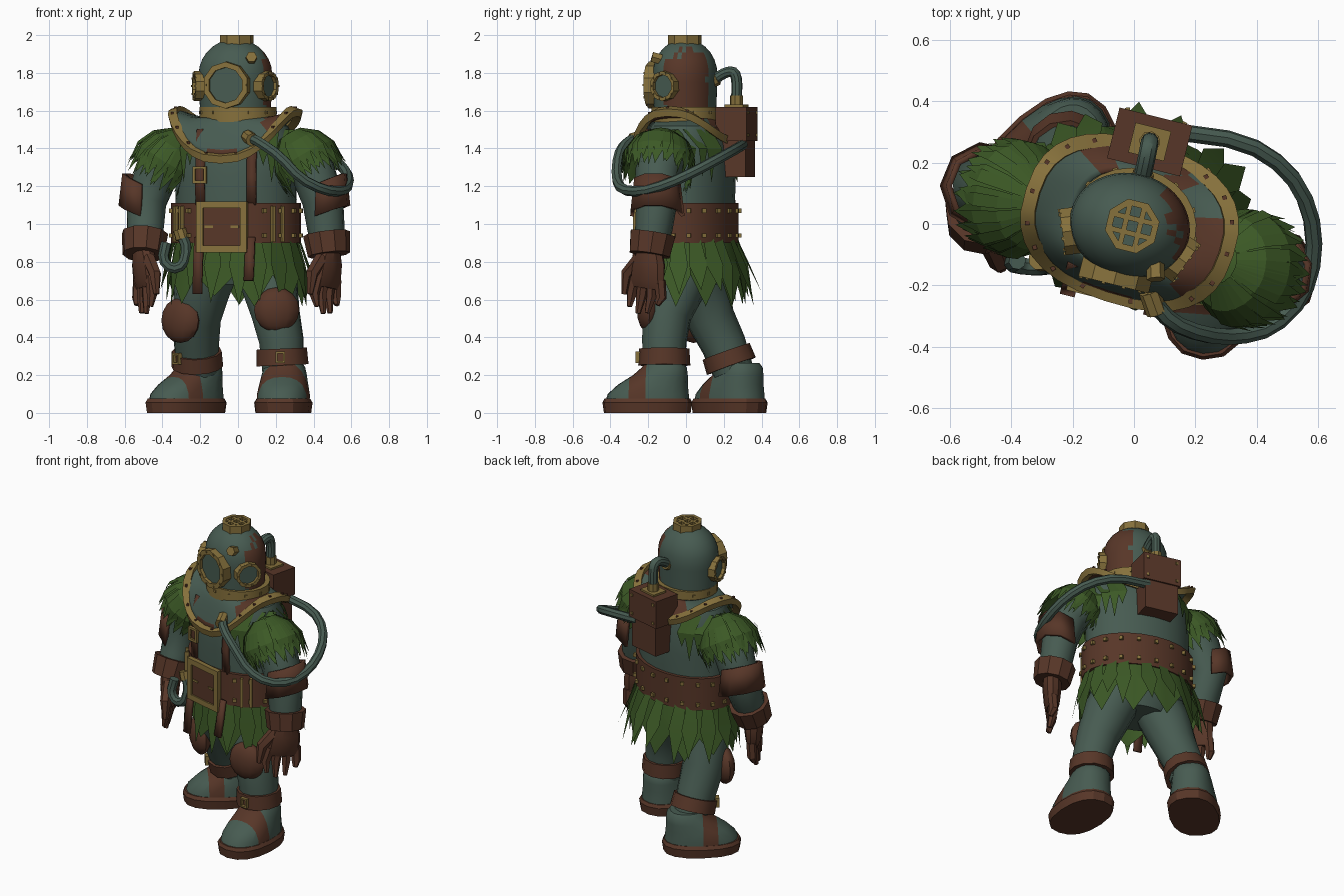
import bpy, bmesh, random
from math import sin, cos, pi, radians, atan2, sqrt
from mathutils import Vector, Matrix

random.seed(4)
if "Cube" in bpy.data.objects:
    bpy.data.objects.remove(bpy.data.objects["Cube"])


def material(name, *rgb):
    m = bpy.data.materials.new(name)
    m.use_nodes = True
    m.diffuse_color = (*rgb, 1)
    m.node_tree.nodes["Principled BSDF"].inputs["Base Color"].default_value = (*rgb, 1)
    return m


TEAL = material("teal cloth", .063, .105, .083)
BROWN = material("brown leather", .096, .037, .021)
BRASS = material("aged brass", .24, .165, .045)
GREEN = material("grass green", .045, .1, .019)
T, R = Matrix.Translation, Matrix.Rotation
WORLD = Matrix()
BODY = R(radians(-14), 4, 'Z')  # the upper body is turned
HIP = BODY @ T((-.015, .015, 0))


def finish(name, bm, mats, frame=WORLD, paint=None, thick=0, angle=35):
    """Turn a bmesh into a named object."""
    mats = mats if isinstance(mats, list) else [mats]
    bmesh.ops.recalc_face_normals(bm, faces=bm.faces)
    if paint:
        for f in bm.faces:
            f.material_index = int(paint(f.calc_center_median()))
    bm.transform(frame)
    me = bpy.data.meshes.new(name)
    bm.to_mesh(me)
    bm.free()
    for m in mats:
        me.materials.append(m)
    ob = bpy.data.objects.new(name, me)
    bpy.context.collection.objects.link(ob)
    if thick:
        mod = ob.modifiers.new("thickness", 'SOLIDIFY')
        mod.thickness, mod.offset = thick, 0
    bpy.ops.object.select_all(action='DESELECT')
    ob.select_set(True)
    bpy.context.view_layer.objects.active = ob
    bpy.ops.object.shade_smooth_by_angle(angle=radians(angle))


def oval(z, rx, ry, n=24, cy=0, phase=0, power=1):
    """Ring of points; a power under one squares it off."""
    def bend(v):
        return abs(v) ** power * (1 if v > 0 else -1)
    turns = [2 * pi * (i + phase) / n for i in range(n)]
    return [Vector((rx * bend(cos(t)), cy + ry * bend(sin(t)), z)) for t in turns]


def loft(bm, rings, caps=True, loop=False):
    vs = [[bm.verts.new(p) for p in r] for r in rings]
    n = len(vs[0])
    for a, b in zip(vs, vs[1:] + (vs[:1] if loop else [])):
        for i in range(n):
            bm.faces.new((a[i], a[(i + 1) % n], b[(i + 1) % n], b[i]))
    if caps and not loop:
        bm.faces.new(vs[0])
        bm.faces.new(vs[-1])
    return bm


def band(z0, z1, outer, inner, n=24, phase=0):
    """Closed oval hoop; outer and inner are (rx, ry)."""
    return loft(bmesh.new(), [oval(z, *r, n, phase=phase) for z, r in
                ((z0, inner), (z0, outer), (z1, outer), (z1, inner))], loop=True)


def tube(pts, radii, n=12, bm=None, rounds=0):
    """Round limb or hose through the points."""
    pts = [Vector(p) for p in pts]
    for _ in range(rounds):
        mid = [a.lerp(b, t) for a, b in zip(pts, pts[1:]) for t in (.25, .75)]
        pts = [pts[0]] + mid + [pts[-1]]
    if not isinstance(radii, (list, tuple)):
        radii = [radii] * len(pts)
    rings, q, last = [], None, None
    for i, p in enumerate(pts):
        t = (pts[min(i + 1, len(pts) - 1)] - pts[max(i - 1, 0)]).normalized()
        q = last.rotation_difference(t) @ q if last else t.to_track_quat('Z', 'Y')
        last = t
        rings.append([p + q @ v for v in oval(0, radii[i], radii[i], n)])
    return loft(bm or bmesh.new(), rings)


def box(bm, loc, size, spin=0):
    m = T(loc) @ R(spin, 4, 'Z') @ Matrix.Diagonal((*size, 1))
    bmesh.ops.create_cube(bm, size=1, matrix=m)
    return bm


def frame_boxes(bm, loc, w, h, bar, deep, spin=0):
    """Rectangular buckle frame of four bars."""
    rot = R(spin, 3, 'Z')
    for s in (-1, 1):
        box(bm, Vector(loc) + rot @ Vector((s * (w - bar) / 2, 0, 0)), (bar, deep, h), spin)
        box(bm, Vector(loc) + Vector((0, 0, s * (h - bar) / 2)), (w, deep, bar), spin)
    return bm


def ribbon(bm, pts, side, widths):
    """Flat strip; a zero width ends it in a point."""
    rows = []
    for p, w in zip(pts, widths):
        p, d = Vector(p), Vector(side) * w / 2
        rows.append([bm.verts.new(p - d), bm.verts.new(p + d)] if w else [bm.verts.new(p)])
    for a, b in zip(rows, rows[1:]):
        bm.faces.new(a + b[::-1])


def studs(name, points, size, mat, frame=BODY):
    """Square-headed rivets facing away from the middle."""
    bm = bmesh.new()
    for p in points:
        box(bm, p, (size, size, size), atan2(p[1], p[0]))
    finish(name, bm, mat, frame)


# Torso
SHAPE = [(.68, .2, .15), (.8, .3, .2), (.92, .33, .235), (1.1, .325, .235),
         (1.25, .325, .24), (1.42, .33, .225), (1.52, .28, .2), (1.57, .16, .15)]
finish("torso", loft(bmesh.new(), [oval(z, a, b) for z, a, b in SHAPE]), TEAL, HIP)


def chest_y(x, z):
    for (z0, a0, b0), (z1, a1, b1) in zip(SHAPE, SHAPE[1:]):
        if z0 <= z <= z1:
            t = (z - z0) / (z1 - z0)
            return -(b0 + (b1 - b0) * t) * sqrt(max(0, 1 - (x / (a0 + (a1 - a0) * t)) ** 2))


# Belt, buckle and straps
finish("belt", band(.9, 1.11, (.35, .255), (.31, .22)), BROWN, HIP)
studs("belt_studs", [v for z in (.94, 1.07) for v in oval(z, .352, .257, 20)
                     if abs(v.x) > .16 or v.y > 0], .022, BRASS, HIP)
bm = frame_boxes(bmesh.new(), (-.01, -.262, .985), .275, .27, .036, .03)
for s in (-1, 1):
    box(bm, (s * .07 - .01, -.264, .985), (.045, .02, .012))
    for k in (-.02, .02):
        box(bm, (s * .27 + k, -.17 + s * k, 1), (.016, .025, .19), s * .75)
finish("belt_buckle", bm, BRASS, HIP)
finish("buckle_plate", box(bmesh.new(), (-.01, -.255, .985), (.22, .025, .22)), BROWN, HIP)
bm = bmesh.new()
for s, low in ((-1, .63), (1, .7)):
    x = s * .14
    ribbon(bm, [(x, chest_y(x, z) - .006, z) for z in (1.5, 1.42, 1.32, 1.25, 1.1)], (1, 0, 0), [.05] * 5)
    ribbon(bm, [(x, -.245, .93), (x, -.265, .8), (x, -.285, low)], (1, 0, 0), [.05] * 3)
finish("straps", bm, BROWN, HIP, thick=.018)
finish("strap_buckle", frame_boxes(bmesh.new(), (-.14, -.228, 1.26), .075, .09, .015, .03), BRASS, HIP)

# Breastplate collar, saddle shaped
COLLAR = R(radians(-18), 4, 'Z') @ T((-.015, 0, 0))


def saddle(t, grow=0, lift=0, n=32):
    ring = oval(0, .18 + .145 * t + grow, .16 + .078 * t + grow, n, power=.8)
    for i, v in enumerate(ring):
        low = 1.35 if i > n / 2 else 1.45
        rim = low + (1.6 - low) * cos(2 * pi * i / n) ** 2
        v.z = 1.56 + (rim - 1.56) * t ** 1.4 + lift
    return ring


def collar_patch(c):
    a = atan2(c.y, c.x)
    return -.7 < a < .35 and c.x > .2 or .9 < a < 1.2 or 2.1 < a < 2.5 or abs(a + 1.6) < .35 and c.z < 1.41


finish("collar_plate", loft(bmesh.new(), [saddle(t / 7) for t in range(8)], caps=False),
       [TEAL, BROWN], COLLAR, collar_patch, thick=.01)
finish("collar_rim", loft(bmesh.new(), [saddle(1, g, z) for g, z in
       ((-.02, -.015), (.02, -.03), (.03, .01), (-.015, .025))], loop=True), BRASS, COLLAR)
studs("rim_studs", saddle(1, .008, .016, 18), .014, BROWN, COLLAR)
finish("neck_ring", band(1.54, 1.62, (.205, .182), (.15, .13)), BRASS, BODY)
studs("neck_studs", oval(1.59, .202, .179, 12), .016, BRASS)

# Helmet with a ragged leather patch
HEAD = BODY @ T((-.012, -.008, 0))
DOME = [(1.56, .95)] + [(1.6 + .03 * i, .96 + .007 * i) for i in range(7)]
DOME += [(1.79 + .19 * sin(a * pi / 14), cos(a * pi / 14)) for a in range(1, 7)]


def helmet_patch(c):
    a = atan2(c.y, c.x)
    j = random.uniform(-.1, .1)
    return -.38 + j < a < 1 + j and c.z < 1.9 + j / 3


finish("helmet", loft(bmesh.new(), [oval(z, .197 * r, .17 * r, 40) for z, r in DOME]),
       [TEAL, BROWN], HEAD, helmet_patch)


def port(name, way, at, r, deep, n=10, grid=False):
    """Framed round window facing along way."""
    m = HEAD @ T(at) @ Vector(way).to_track_quat('Z', 'Y').to_matrix().to_4x4()
    bm = band(-deep, .025, (r, r), (r * .76, r * .76), n, .5)
    if grid:
        for k in (-.27, .27):
            box(bm, (k * r, 0, .012), (.017, r * 1.5, .02))
            box(bm, (0, k * r, .012), (r * 1.5, .017, .02))
    else:
        for v in oval(.025, r * .88, r * .88, n):
            box(bm, v, (.011, .011, .01))
    finish(name + "_frame", bm, BRASS, m, angle=20)
    finish(name + "_glass", loft(bmesh.new(), [oval(z, r * .8, r * .8, n, phase=.5) for z in (-deep, .005)]), TEAL, m)


port("front_window", (0, -1, 0), (-.005, -.175, 1.735), .124, .08)
for s, side in ((-1, "right"), (1, "left")):
    port(side + "_window", (s * .93, -.37, 0), (s * .185, -.065, 1.73), .08, .05)
port("top_vent", (0, 0, 1), (.008, 0, 1.975), .09, .03, n=8, grid=True)
finish("helmet_valve", tube([(.11, -.1, 1.87), (.125, -.15, 1.885)], .03, 6), BRASS, HEAD)

# Back pack and hoses
bm = box(bmesh.new(), (-.015, .272, 1.53), (.245, .17, .18))
finish("back_pack", box(bm, (-.015, .272, 1.35), (.215, .15, .2)), BROWN, BODY)
bm = box(bmesh.new(), (-.015, .272, 1.622), (.12, .1, .02))
tube([(-.015, .272, 1.62), (-.015, .272, 1.68)], .035, 8, bm)
tube([(-.01, .13, 1.75), (-.01, .17, 1.77)], .035, 8, bm)
finish("pipe_fittings", bm, BRASS, BODY)
finish("air_pipe", tube([(-.015, .272, 1.64), (-.015, .275, 1.8), (-.012, .22, 1.81), (-.01, .13, 1.75)],
                        .029, 10, rounds=2), TEAL, BODY)
studs("pack_rivets", [(x, .355, z) for x in (-.11, .08) for z in (1.47, 1.59)], .016, BRASS)
HOSE = [(.06, -.25, 1.46), (.12, -.32, 1.43), (.22, -.36, 1.36), (.33, -.37, 1.24), (.45, -.34, 1.18),
        (.55, -.24, 1.17), (.59, -.1, 1.21), (.575, .05, 1.28), (.5, .18, 1.35), (.36, .27, 1.4), (.14, .3, 1.42)]
finish("long_hose", tube(HOSE, .028, 8, rounds=1), TEAL)
finish("hose_fitting", tube([(.05, -.22, 1.465), (.075, -.29, 1.445)], .035, 8), BRASS)
HOOK = [(-.3, -.12, .95), (-.27, -.13, .87), (-.29, -.14, .78), (-.35, -.14, .76), (-.4, -.13, .81), (-.38, -.12, .9)]
finish("hip_hook", tube(HOOK, .029, 8, rounds=1), TEAL)
finish("hook_fitting", tube([(-.31, -.115, .97), (-.295, -.12, .92)], .036, 8), BRASS)

# Grass skirt: broad ragged teeth with narrower blades over them
bm = bmesh.new()
hem = oval(.6, .38, .275, 22, cy=.02)
for i, v in enumerate(hem):
    v.z = .73 if i % 2 else random.uniform(.55, .62)
loft(bm, [oval(.94, .325, .24, 22), oval(.82, .345, .255, 22, cy=.01), hem], caps=False)
for v in oval(0, 1, 1, 18):
    v = R(random.uniform(-.1, .1), 3, 'Z') @ v
    g = random.uniform(0, .04) + max(v.y, 0) * .03
    path = [(v.x * (r + g * k), v.y * (r - .09 + g * k) + .02 * k, z) for r, z, k in
            ((.34, .92, 0), (.365, .78, .5), (.39, random.uniform(.55, .66), 1))]
    ribbon(bm, path, (-v.y, v.x, 0), [.06, .1, 0])
finish("grass_skirt", bm, GREEN, HIP, angle=20)

# Grass shoulder covers, leaning out from the collar
for s, side in ((-1, "right"), (1, "left")):
    m = BODY @ T((s * .405, -.03 - .02 * s, 1.3)) @ R(radians(-32 * s), 4, 'Y')
    bm = bmesh.new()
    edge = oval(0, .178, .188, 40)
    for i, v in enumerate(edge):
        v.z = random.uniform(-.1, -.05) if i % 2 else 0
    loft(bm, [oval(.215 * sin(a), .175 * cos(a), .185 * cos(a), 40) for a in (1.5, 1.1, .7, .35)] + [edge], caps=False)
    for v in oval(0, 1, 1, 30):
        v = R(random.uniform(-.1, .1), 3, 'Z') @ v
        e, k = random.uniform(-.55, -.2), random.uniform(1.02, 1.1)
        path = [(v.x * .178 * cos(a) * k, v.y * .188 * cos(a) * k, .22 * sin(a)) for a in (1.2, .7, .25, e)]
        ribbon(bm, path, (-v.y, v.x, 0), [.02, .04, .045, 0])
    finish(side + "_shoulder_grass", bm, GREEN, m, angle=15)
    # Loose blades hanging over chest and back
    bm = bmesh.new()
    for way in (1, -1):
        for x, low in ((.2, 1.31), (.24, 1.22), (.28, 1.25), (.315, 1.18)):
            path = [(s * x, way * (chest_y(x, z) - out), z) for z, out in ((1.5, 0), (1.4, .025), (low, .02))]
            ribbon(bm, path, (1, .7 * s * way, 0), [.04, .05, 0])
    finish(side + "_loose_grass", bm, GREEN, HIP, angle=15)

# Arms, elbow plates, cuffs and gloves
ARMS = {"left": [(.31, -.11, 1.38), (.4, -.15, 1.27), (.45, -.155, 1.12), (.465, -.17, .98), (.48, -.19, .85)],
        "right": [(-.34, .08, 1.38), (-.43, .11, 1.27), (-.485, .12, 1.12), (-.49, .06, .98), (-.5, .01, .85)]}
for side, pts in ARMS.items():
    s = 1 if side == "left" else -1
    finish(side + "_arm", tube(pts, [.12, .12, .11, .1, .085]), TEAL)
    wrist, fore = Vector(pts[4]), Vector(pts[3])
    finish(side + "_cuff", tube([wrist.lerp(fore, -.1), wrist.lerp(fore, .75)], [.112, .125], 10), BROWN)
    bm, mid = bmesh.new(), Vector(pts[2])
    face = -.15 if s > 0 else 2.75
    for i in range(5):
        a, b = (face + (k - 2.5) * .7 for k in (i, i + 1))
        rows = [[mid + Vector((r * cos(t), r * sin(t), z + .05 * cos(t - face))) for t in (a, b)]
                for r, z in ((.118, .1), (.138, -.07))]
        bm.faces.new([bm.verts.new(v) for v in rows[0] + rows[1][::-1]])
    bmesh.ops.remove_doubles(bm, verts=bm.verts, dist=.002)
    finish(side + "_elbow_plate", bm, BROWN, thick=.02, angle=10)
    # Glove: x runs across the knuckles towards the thumb
    hand = T(wrist) @ R(radians(-126 if s > 0 else -66), 4, 'Z') @ R(radians(-7), 4, 'Y')
    bm = loft(bmesh.new(), [oval(z, a, b, 10) for z, a, b in
              ((.03, .065, .055), (-.06, .1, .058), (-.15, .108, .048), (-.19, .095, .032))])
    for x, tip in ((-.082, -.27), (-.028, -.32), (.026, -.33), (.08, -.3)):
        tube([(x, 0, -.14), (x * 1.2, -.005, -.23), (x * 1.1, .015 * s, tip)], [.031, .029, .014], 6, bm)
    tube([(.06, 0, -.04), (.135, 0, -.13), (.14, 0, -.24)], [.038, .034, .016], 6, bm)
    finish(side + "_glove", bm, BROWN, hand, angle=25)

# Legs, knee pads, ankle cuffs and boots
LEGS = {"left": [(.12, .01, .82), (.17, -.05, .66), (.2, -.1, .52), (.23, -.115, .38), (.237, -.115, .22)],
        "right": [(-.13, .04, .82), (-.19, .08, .66), (-.22, .13, .5), (-.22, .2, .36), (-.215, .25, .22)]}
PADS = {"left": ((.205, -.2, .545), .05), "right": ((-.305, .04, .49), -.65)}
FEET = {"left": ((.24, -.205, 0), -4), "right": ((-.275, .23, 0), -50)}
for side, pts in LEGS.items():
    finish(side + "_leg", tube(pts, [.155, .15, .13, .12, .11]), TEAL)
    ankle, shin = Vector(pts[4]), Vector(pts[3])
    finish(side + "_ankle_cuff", tube([ankle.lerp(shin, .2), ankle.lerp(shin, .75)], [.138, .133], 12), BROWN)
    at, spin = PADS[side]
    bm = bmesh.new()
    bmesh.ops.create_uvsphere(bm, u_segments=12, v_segments=8, radius=1)
    finish(side + "_knee_pad", bm, BROWN, T(at) @ R(spin, 4, 'Z') @ Matrix.Diagonal((.12, .06, .12, 1)))
    at, turn = FEET[side]
    turn = radians(turn)
    foot = T(at) @ R(turn, 4, 'Z')
    tag = ankle.lerp(shin, .47) + R(turn, 3, 'Z') @ Vector((0, -.138, 0))
    finish(side + "_ankle_buckle", frame_boxes(bmesh.new(), tag, .05, .06, .01, .025, turn), BRASS)
    bm = loft(bmesh.new(), [oval(z, a, b, 20, cy=c, power=.88) for z, a, b, c in
              ((.05, .14, .225, 0), (.1, .14, .215, .005), (.15, .13, .185, .03),
               (.2, .12, .145, .07), (.24, .11, .12, .09), (.265, .095, .1, .09))])
    for y in (-.09, 0):
        bmesh.ops.bisect_plane(bm, geom=bm.verts[:] + bm.edges[:] + bm.faces[:], plane_co=(0, y, 0), plane_no=(0, 1, 0))
    finish(side + "_boot", bm, [TEAL, BROWN], foot, lambda c: -.09 < c.y < 0)
    finish(side + "_sole", loft(bmesh.new(), [oval(z, a, b, 16, power=.85) for z, a, b in
           ((0, .148, .23), (.055, .155, .238), (.075, .142, .228))]), BROWN, foot, angle=25)
